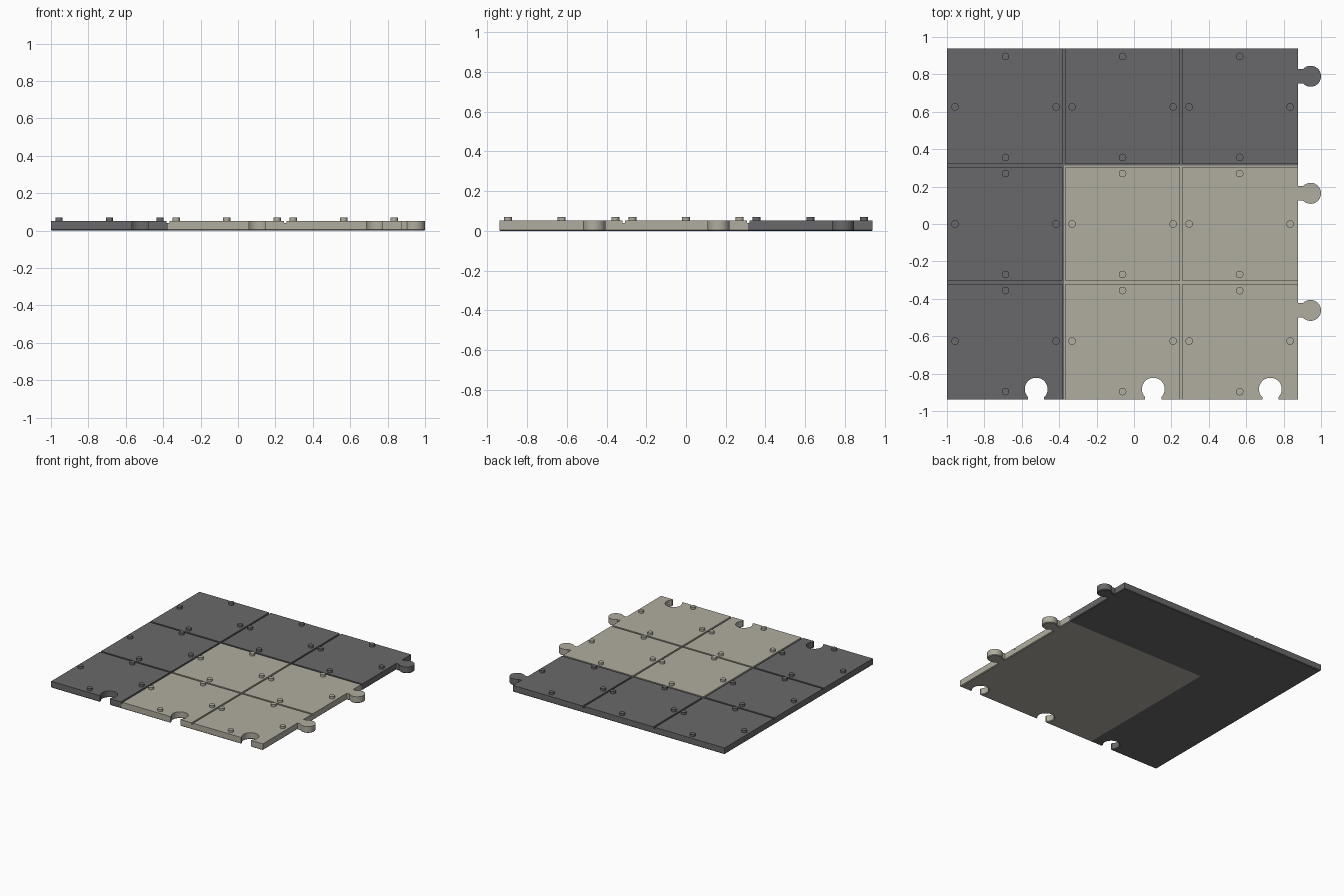
import bpy, bmesh, math
from mathutils import Vector

if "Cube" in bpy.data.objects:
    bpy.data.objects.remove(bpy.data.objects["Cube"])

PITCH, TOP, STUD_TOP = 0.626, 0.052, 0.07
X0, Y0 = -1.0, -1.5 * PITCH
X1, Y1 = X0 + 3 * PITCH, -Y0
SPLIT_X, SPLIT_Y = X0 + PITCH, Y0 + 2 * PITCH
GROOVE, DEPTH, SHIFT = 0.014, 0.012, 0.164


def material(name, rgb):
    m = bpy.data.materials.new(name)
    m.use_nodes = True
    m.diffuse_color = (*rgb, 1)
    m.node_tree.nodes["Principled BSDF"].inputs["Base Color"].default_value = (*rgb, 1)
    return m


MATS = [material("dark grey", (0.141, 0.141, 0.147)),
        material("warm light grey", (0.434, 0.413, 0.347))]


def is_light(x, y):
    return int(x > SPLIT_X and y < SPLIT_Y)


def add_object(name, bm, mats=()):
    bmesh.ops.recalc_face_normals(bm, faces=bm.faces)
    mesh = bpy.data.meshes.new(name)
    bm.to_mesh(mesh)
    bm.free()
    for m in mats:
        mesh.materials.append(m)
    ob = bpy.data.objects.new(name, mesh)
    bpy.context.collection.objects.link(ob)
    return ob


def smooth(ob):
    bpy.ops.object.select_all(action='DESELECT')
    ob.select_set(True)
    bpy.context.view_layer.objects.active = ob
    bpy.ops.object.shade_smooth_by_angle(angle=math.radians(30))


def knob(radius, reach, neck, n=28):
    """Keyhole outline as (along edge, outward) pairs: neck, then round head."""
    a = math.asin(neck / radius)
    arc = [a + (2 * math.pi - 2 * a) * i / n for i in range(n + 1)]
    return [(-neck, 0)] + [(-radius * math.sin(t), reach - radius * math.cos(t))
                           for t in arc] + [(neck, 0)]


# Outline of the whole panel: sockets along the front, tabs along the right
outline = [(X0, Y0)]
for i in range(3):
    c = X0 + (i + 0.5) * PITCH + SHIFT
    outline += [(c + u, Y0 + v) for u, v in knob(0.061, 0.056, 0.043)]
outline.append((X1, Y0))
for j in range(3):
    c = Y0 + (j + 0.5) * PITCH + SHIFT
    outline += [(X1 + v, c + u) for u, v in knob(0.056, 0.066, 0.039)]
outline += [(X1, Y1), (X0, Y1)]

bm = bmesh.new()
base = bm.faces.new([bm.verts.new((x, y, 0)) for x, y in outline])
rim = list(base.edges)
up = bmesh.ops.extrude_face_region(bm, geom=[base], use_keep_orig=True)
bmesh.ops.translate(bm, verts=[v for v in up["geom"] if isinstance(v, bmesh.types.BMVert)],
                    vec=(0, 0, TOP))
bmesh.ops.recalc_face_normals(bm, faces=bm.faces)
bmesh.ops.bevel(bm, geom=rim, offset=0.005, segments=1, affect='EDGES')
panel = add_object("tile_panel", bm, MATS)

# Shallow grooves between the tiles
cutters = []
for k in (1, 2):
    for along_x in (True, False):
        bm = bmesh.new()
        bmesh.ops.create_cube(bm, size=1)
        size = (3, GROOVE, 2 * DEPTH) if along_x else (GROOVE, 3, 2 * DEPTH)
        spot = (0, Y0 + k * PITCH, TOP) if along_x else (X0 + k * PITCH, 0, TOP)
        bmesh.ops.scale(bm, verts=bm.verts, vec=size)
        bmesh.ops.translate(bm, verts=bm.verts, vec=spot)
        cutter = add_object("groove_cutter", bm)
        cutter.hide_render = True
        mod = panel.modifiers.new("groove", 'BOOLEAN')
        mod.operation, mod.solver, mod.object = 'DIFFERENCE', 'EXACT', cutter
        cutters.append(cutter)
cut = bpy.data.meshes.new_from_object(
    panel.evaluated_get(bpy.context.evaluated_depsgraph_get()))
panel.modifiers.clear()
for c in cutters:
    bpy.data.objects.remove(c)

# Split at the colour boundary and paint by position
bm = bmesh.new()
bm.from_mesh(cut)
for co, no in (((SPLIT_X, 0, 0), (1, 0, 0)), ((0, SPLIT_Y, 0), (0, 1, 0))):
    bmesh.ops.bisect_plane(bm, geom=bm.verts[:] + bm.edges[:] + bm.faces[:],
                           plane_co=co, plane_no=no)
bmesh.ops.triangulate(bm, faces=bm.faces)
for f in bm.faces:
    c = f.calc_center_median()
    f.material_index = is_light(c.x, c.y)
bm.to_mesh(panel.data)
bm.free()
smooth(panel)

# Four small studs on every tile
for i in range(3):
    for j in range(3):
        cx, cy = X0 + (i + 0.5) * PITCH, Y0 + (j + 0.5) * PITCH
        bm = bmesh.new()
        for dx, dy in ((1, 0), (-1, 0), (0, 1), (0, -1)):
            made = bmesh.ops.create_cone(bm, cap_ends=True, segments=24, radius1=0.02,
                                         radius2=0.02, depth=STUD_TOP - TOP + 0.004)
            bmesh.ops.translate(bm, verts=made["verts"], vec=Vector(
                (cx + 0.27 * dx, cy + 0.27 * dy, (STUD_TOP + TOP - 0.004) / 2)))
        smooth(add_object("tile_studs", bm, [MATS[is_light(cx, cy)]]))
